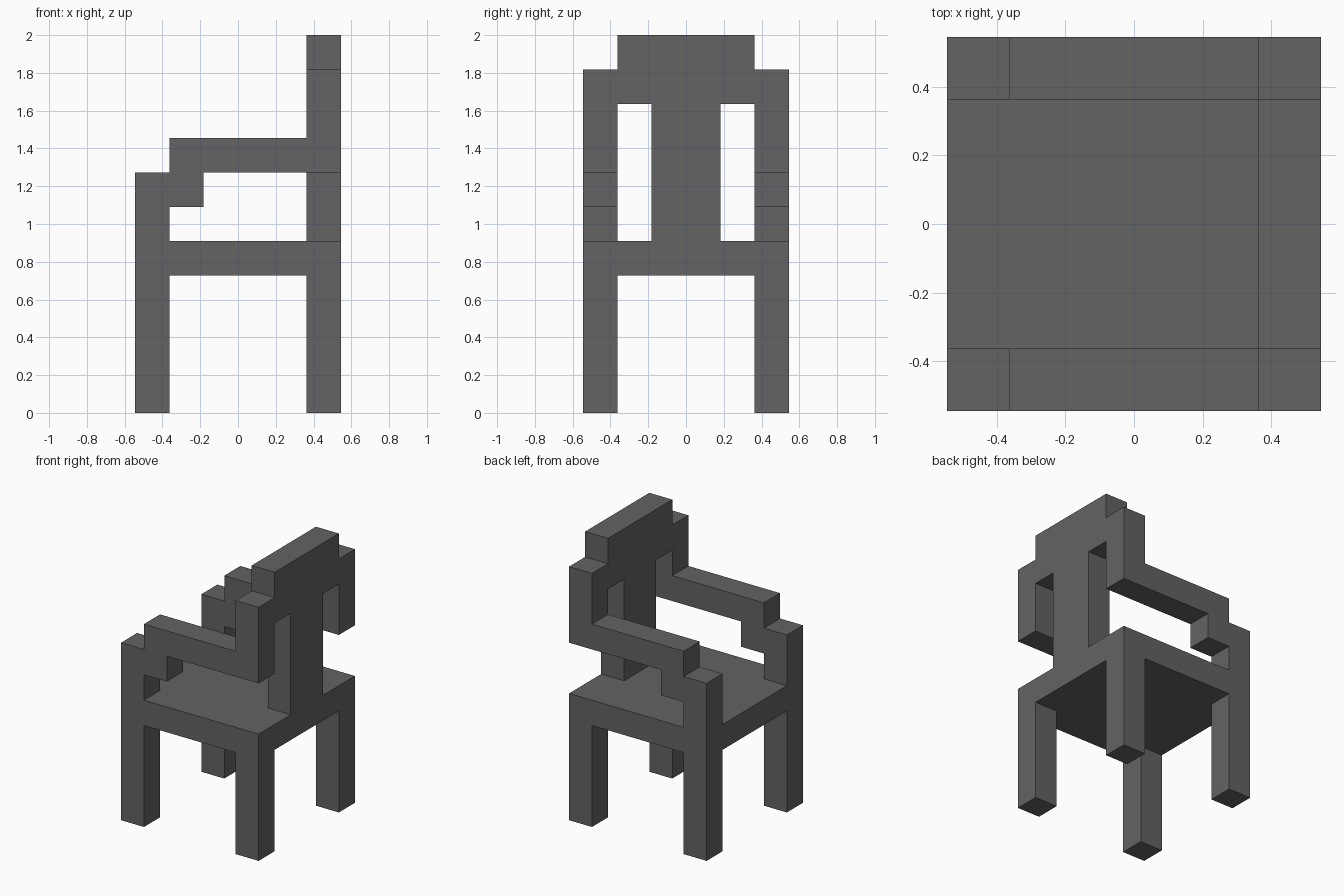
import bpy
import bmesh
from mathutils import Vector

default_cube = bpy.data.objects.get("Cube")
if default_cube:
    bpy.data.objects.remove(default_cube, do_unlink=True)

U = 2 / 11  # one block of the design; the chair is 6 x 6 x 11 blocks

grey = bpy.data.materials.new("dark_grey")
grey.use_nodes = True
colour = (0.125, 0.125, 0.125, 1)
grey.diffuse_color = colour
grey.node_tree.nodes["Principled BSDF"].inputs["Base Color"].default_value = colour


def extrude_profile(name, profile, axis, start, end):
    """Extrude a flat outline, given in blocks as (horizontal, z), along x or y."""
    bm = bmesh.new()

    def point(h, z):
        return Vector((start, h, z) if axis == "x" else (h, start, z)) * U

    face = bm.faces.new([bm.verts.new(point(h, z)) for h, z in profile])
    offset = Vector((1, 0, 0) if axis == "x" else (0, 1, 0)) * (end - start) * U
    result = bmesh.ops.extrude_face_region(bm, geom=[face], use_keep_orig=True)
    moved = [g for g in result["geom"] if isinstance(g, bmesh.types.BMVert)]
    bmesh.ops.translate(bm, verts=moved, vec=offset)
    bmesh.ops.recalc_face_normals(bm, faces=bm.faces[:])
    mesh = bpy.data.meshes.new(name)
    bm.to_mesh(mesh)
    bm.free()
    mesh.materials.append(grey)
    obj = bpy.data.objects.new(name, mesh)
    bpy.context.collection.objects.link(obj)
    return obj


def rectangle(h0, h1, z0, z1):
    return [(h0, z0), (h1, z0), (h1, z1), (h0, z1)]


# Seat slab
extrude_profile("seat", rectangle(-3, 3, 4, 5), "y", -3, 3)

# Four legs
for side, x in (("right", -3), ("left", 2)):
    for end, y in (("front", -3), ("back", 2)):
        extrude_profile(f"{end}_{side}_leg", rectangle(x, x + 1, 0, 4), "y", y, y + 1)

# Armrests: upright, stepped bracket and rail in one outline
arm = [(-3, 5), (-2, 5), (-2, 6), (-1, 6), (-1, 7), (2, 7),
       (2, 8), (-2, 8), (-2, 7), (-3, 7)]
for end, y in (("front", -3), ("back", 2)):
    extrude_profile(f"{end}_armrest", arm, "y", y, y + 1)

# Backrest: central splat, hanging side posts and stepped crest, mirrored outline
half = [(1, 5), (1, 9), (2, 9), (2, 7), (3, 7), (3, 10), (2, 10), (2, 11)]
backrest = half + [(-y, z) for y, z in reversed(half)]
extrude_profile("backrest", backrest, "x", 2, 3)
